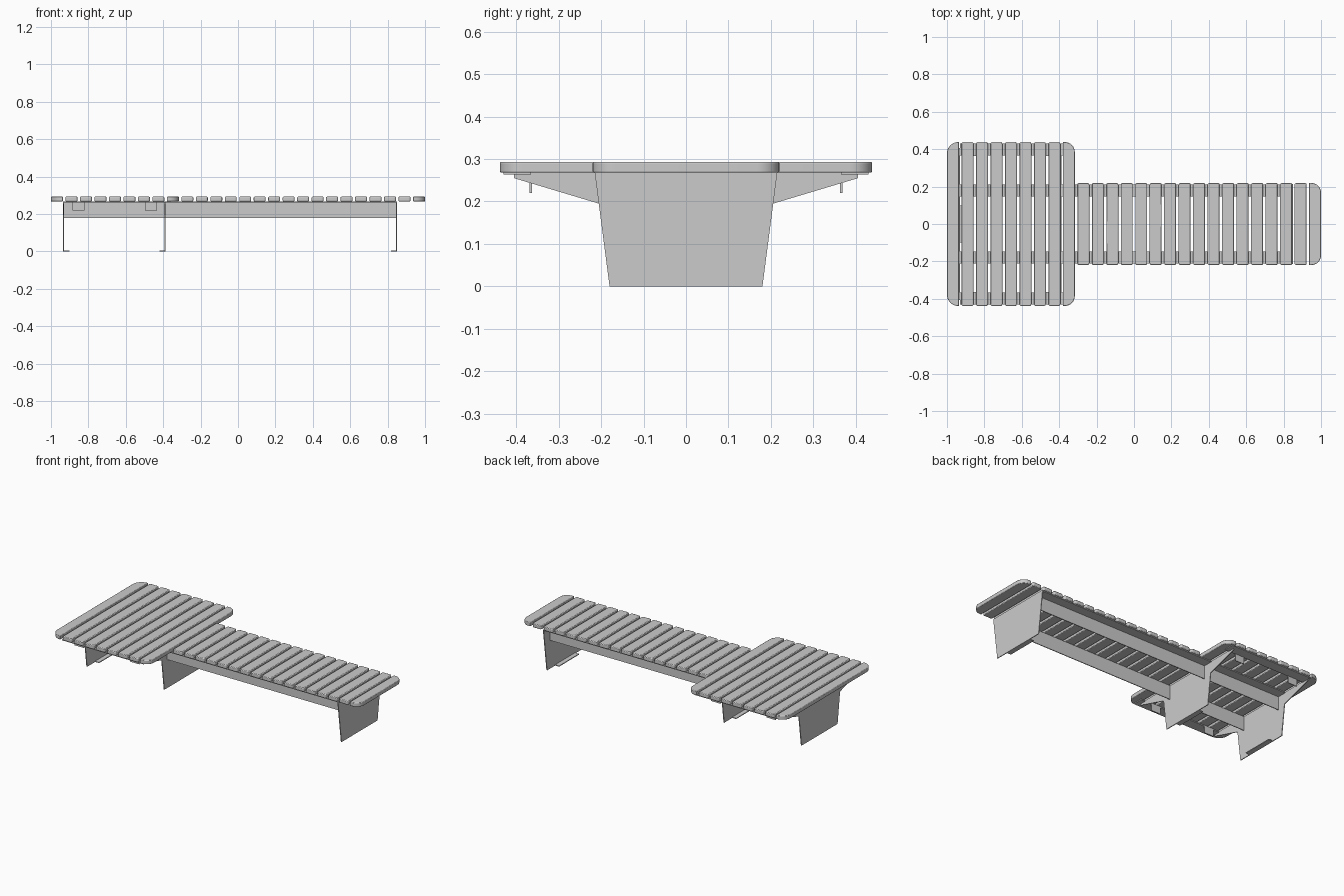
import bpy, bmesh, math

if "Cube" in bpy.data.objects:
    bpy.data.objects.remove(bpy.data.objects["Cube"])

PITCH, WIDTH = 0.07744, 0.064
SLAT_Z0, SLAT_Z1 = 0.268, 0.293
T = 0.005  # sheet metal thickness


def prism(name, pts, to3d, depth, bevel=0.0):
    """Extrude a 2D outline along the vector depth."""
    bm = bmesh.new()
    face = bm.faces.new([bm.verts.new(to3d(a, b)) for a, b in pts])
    ext = bmesh.ops.extrude_face_region(bm, geom=[face])
    moved = [v for v in ext["geom"] if isinstance(v, bmesh.types.BMVert)]
    bmesh.ops.translate(bm, verts=moved, vec=depth)
    bmesh.ops.recalc_face_normals(bm, faces=bm.faces)
    me = bpy.data.meshes.new(name)
    bm.to_mesh(me)
    bm.free()
    ob = bpy.data.objects.new(name, me)
    bpy.context.collection.objects.link(ob)
    if bevel:
        mod = ob.modifiers.new("soft_edges", "BEVEL")
        mod.width, mod.segments = bevel, 2
        mod.limit_method, mod.angle_limit = "ANGLE", math.radians(60)
        for o in bpy.context.selected_objects:
            o.select_set(False)
        ob.select_set(True)
        bpy.context.view_layer.objects.active = ob
        bpy.ops.object.shade_smooth_by_angle(angle=math.radians(35))
    return ob


def box(name, x0, x1, y0, y1, z0, z1):
    pts = [(x0, y0), (x1, y0), (x1, y1), (x0, y1)]
    return prism(name, pts, lambda a, b: (a, b, z0), (0, 0, z1 - z0))


def slat(name, x0, half, r_left, r_right):
    """Board with separate corner radii on its left and right side."""
    x1, pts = x0 + WIDTH, []
    corners = [(x1, half, -1, -1, r_right, 0), (x0, half, 1, -1, r_left, 90),
               (x0, -half, 1, 1, r_left, 180), (x1, -half, -1, 1, r_right, 270)]
    for cx, cy, sx, sy, r, start in corners:
        for i in range(9):
            a = math.radians(start + 90 * i / 8)
            pts.append((cx + sx * r + r * math.cos(a), cy + sy * r + r * math.sin(a)))
    return prism(name, pts, lambda a, b: (a, b, SLAT_Z0), (0, 0, SLAT_Z1 - SLAT_Z0), 0.004)


# Slats: nine wide ones, then seventeen narrow ones
for i in range(26):
    half = 0.438 if i < 9 else 0.22
    left = 0.06 if i == 0 else 0.01
    right = {8: 0.053, 25: 0.053}.get(i, 0.01)
    if i == 0:
        right = 0.003
    if i in (8, 25):
        left = 0.003
    slat(f"slat_{i + 1:02d}", -1 + i * PITCH, half, left, right)

# Leg plates, the two under the wide part having tapered wings, each with a foot lip
simple = [(0.18, 0.0), (0.215, SLAT_Z0)]
winged = [(0.18, 0.0), (0.205, 0.195), (0.405, 0.255), (0.405, SLAT_Z0)]
for name, x, outline, lip in (("end_leg", -0.932, winged, 1),
                              ("middle_leg", -0.391, winged, -1),
                              ("narrow_end_leg", 0.848, simple, -1)):
    pts = outline + [(-y, z) for y, z in reversed(outline)]
    prism(name, pts, lambda a, b: (x - T / 2, a, b), (T, 0, 0))
    edges = sorted((x, x + lip * 0.03))
    box(name + "_foot", edges[0], edges[1], -0.1, 0.1, 0.0, T)


def sided(a, b, s):
    return sorted((a * s, b * s))


for s, side in ((-1, "front"), (1, "back")):
    # Long angle rails, flange pointing outward
    box(side + "_rail_web", -0.93, 0.848, *sided(0.148, 0.153, s), 0.18, SLAT_Z0)
    box(side + "_rail_flange", -0.93, 0.848, *sided(0.148, 0.212, s), SLAT_Z0 - T, SLAT_Z0)
    # Outer strips under the wide part with two hanging tabs
    box(side + "_outer_strip", -0.93, -0.36, *sided(0.365, 0.43, s), SLAT_Z0 - T, SLAT_Z0)
    for k, x in enumerate((-0.885, -0.498)):
        box(f"{side}_tab_{k + 1}", x, x + 0.064, *sided(0.363, 0.368, s), 0.22, SLAT_Z0)
